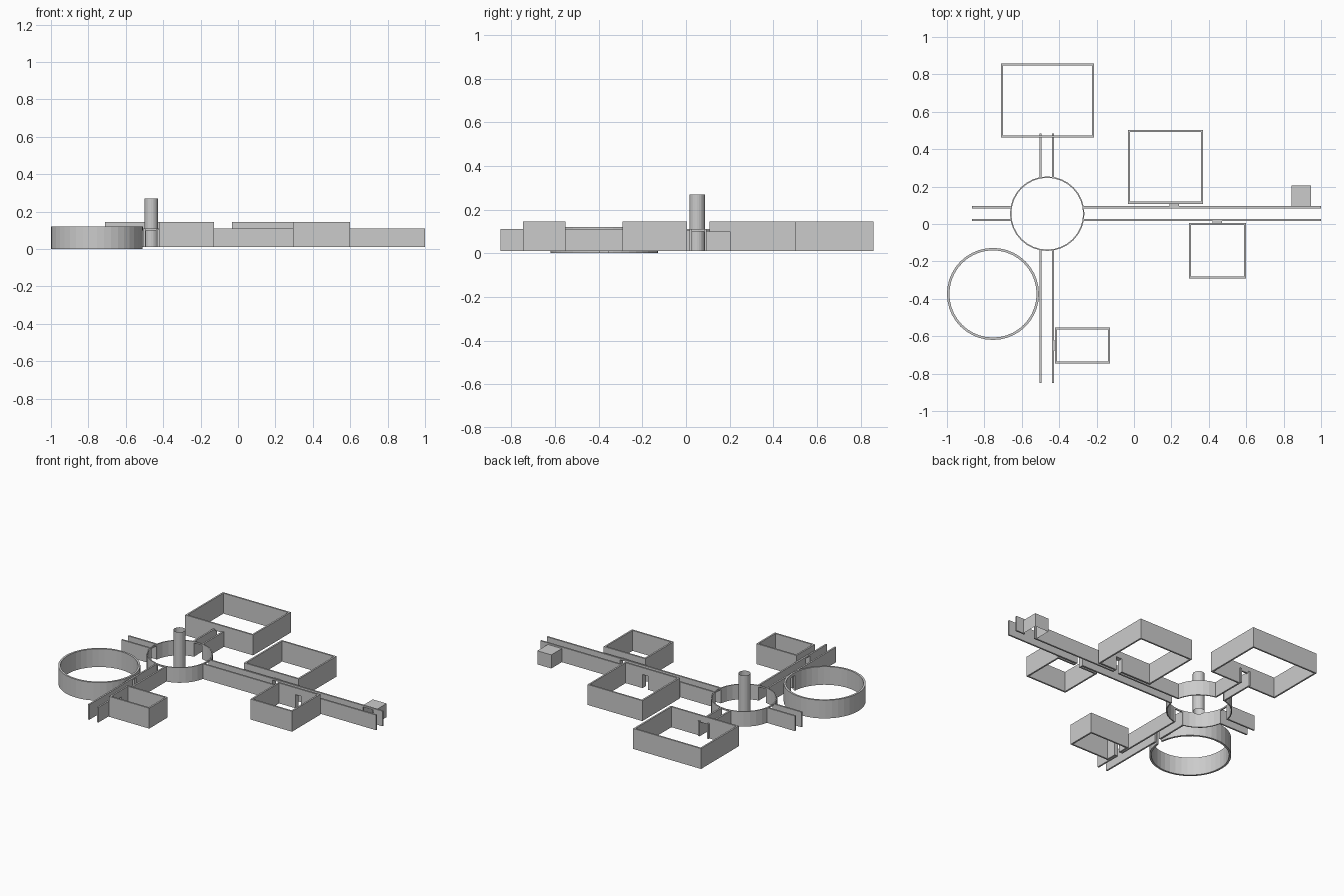
import bpy, bmesh, math

if "Cube" in bpy.data.objects:
    bpy.data.objects.remove(bpy.data.objects["Cube"])

LOW, HALL, ROOM, DOOR = 0.01, 0.11, 0.145, 0.10
T = 0.011  # wall thickness


def finish(name, bm):
    bmesh.ops.recalc_face_normals(bm, faces=bm.faces)
    me = bpy.data.meshes.new(name)
    bm.to_mesh(me)
    bm.free()
    ob = bpy.data.objects.new(name, me)
    bpy.context.collection.objects.link(ob)
    return ob


def box(name, x0, x1, y0, y1, z0, z1):
    bm = bmesh.new()
    bmesh.ops.create_cube(bm, size=1)
    for v in bm.verts:
        v.co.x = x1 if v.co.x > 0 else x0
        v.co.y = y1 if v.co.y > 0 else y0
        v.co.z = z1 if v.co.z > 0 else z0
    return finish(name, bm)


def cut(ob, holes):
    """Subtract axis-aligned boxes (x0, x1, y0, y1, z0, z1)."""
    for h in holes:
        c = box("cutter", *h)
        c.hide_render = True
        m = ob.modifiers.new("cut", "BOOLEAN")
        m.operation, m.solver, m.object = "DIFFERENCE", "EXACT", c
        bpy.context.view_layer.objects.active = ob
        bpy.ops.object.modifier_apply(modifier=m.name)
        bpy.data.objects.remove(c)
    return ob


def door(x0, x1, y0, y1):
    return (x0, x1, y0, y1, -0.05, DOOR)


def room(name, x0, x1, y0, y1, doors):
    ob = box(name, x0, x1, y0, y1, LOW, ROOM)
    return cut(ob, [(x0 + T, x1 - T, y0 + T, y1 - T, -0.1, 0.3)] + doors)


def ring(name, cx, cy, r, t, z0, z1, n, doors):
    bm = bmesh.new()
    loops = [[bm.verts.new((cx + q * math.cos(2 * math.pi * i / n),
                            cy + q * math.sin(2 * math.pi * i / n), z))
              for i in range(n)]
             for q, z in ((r, z0), (r, z1), (r - t, z1), (r - t, z0))]
    for k in range(4):
        a, b = loops[k], loops[(k + 1) % 4]
        for i in range(n):
            j = (i + 1) % n
            bm.faces.new((a[i], a[j], b[j], b[i]))
    return cut(finish(name, bm), doors)


# Doorway openings shared by walls, rooms and connectors
B_DOOR = door(0.195, 0.235, 0.07, 0.15)
D_DOOR = door(0.425, 0.465, -0.03, 0.04)
E_DOOR = door(-0.45, -0.39, -0.67, -0.63)
ROUND_DOOR = door(-0.54, -0.48, -0.394, -0.354)
BOX_DOOR = door(0.855, 0.933, 0.07, 0.11)
CX, CY = -0.464, 0.055

# Corridor walls
WX = ((-0.505, -0.494), (-0.438, -0.427))
WY = ((0.016, 0.027), (0.084, 0.095))
for side, (a, b) in zip(("west", "east"), WX):
    box(f"north_corridor_{side}_wall", a, b, 0.25, 0.484, LOW, HALL)
    w = box(f"south_corridor_{side}_wall", a, b, -0.85, -0.139, LOW, HALL)
    cut(w, [ROUND_DOOR if side == "west" else E_DOOR])
for side, (a, b) in zip(("south", "north"), WY):
    box(f"west_corridor_{side}_wall", -0.865, -0.659, a, b, LOW, HALL)
    w = box(f"east_corridor_{side}_wall", -0.269, 1.0, a, b, LOW, HALL)
    cut(w, [D_DOOR] if side == "south" else [B_DOOR, BOX_DOOR])

# Round hub with a doorway to each corridor
ring("hub_wall", CX, CY, 0.199, 0.007, LOW, HALL, 32,
     [door(CX - 0.028, CX + 0.028, CY - 0.3, CY + 0.3),
      door(CX - 0.3, CX + 0.3, CY - 0.028, CY + 0.028)])

# Open tube column in the hub
bm = bmesh.new()
bmesh.ops.create_cone(bm, cap_ends=False, segments=24, radius1=0.036,
                      radius2=0.036, depth=0.26)
bmesh.ops.translate(bm, verts=bm.verts, vec=(CX, CY - 0.004, 0.14))
finish("hub_column", bm)

# Large round room
ring("round_room", -0.754, -0.374, 0.246, 0.013, 0.0, 0.12, 40, [ROUND_DOOR])

# Rectangular rooms
room("north_room", -0.711, -0.214, 0.463, 0.858,
     [door(-0.494, -0.438, 0.44, 0.49)])
room("northeast_room", -0.032, 0.369, 0.108, 0.503, [B_DOOR])
room("east_room", 0.294, 0.599, -0.291, 0.005, [D_DOOR])
room("south_room", -0.422, -0.128, -0.746, -0.553, [E_DOOR])

# Short door frames linking rooms to the corridors
for name, dims, d in (
        ("northeast_door_frame", (0.189, 0.241, 0.095, 0.108), B_DOOR),
        ("east_door_frame", (0.419, 0.471, 0.005, 0.016), D_DOOR),
        ("south_door_frame", (-0.427, -0.422, -0.676, -0.624), E_DOOR)):
    cut(box(name, *dims, LOW, DOOR + 0.006), [d])

# Closet at the far end: thin shell, open below and toward the corridor
closet = box("end_closet", 0.843, 0.945, 0.09, 0.205, LOW, DOOR)
bm = bmesh.new()
bm.from_mesh(closet.data)
bm.normal_update()
bmesh.ops.delete(bm, geom=[f for f in bm.faces if f.normal.z < -0.5 or f.normal.y < -0.5],
                 context="FACES_ONLY")
bm.to_mesh(closet.data)
bm.free()
